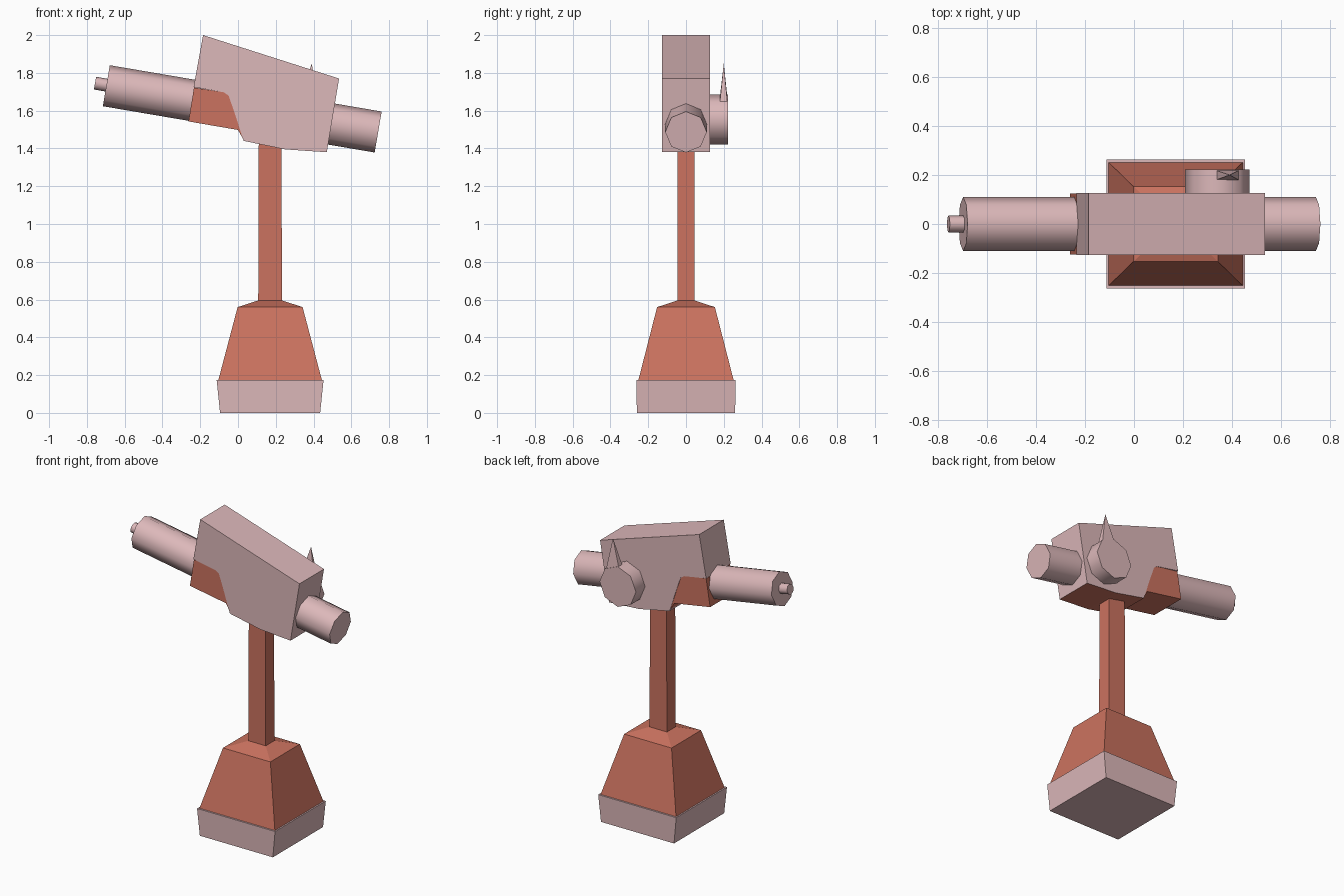
import bpy, bmesh, math
from mathutils import Vector

if "Cube" in bpy.data.objects:
    bpy.data.objects.remove(bpy.data.objects["Cube"])


def material(name, rgb):
    m = bpy.data.materials.new(name)
    m.diffuse_color = (*rgb, 1)
    m.use_nodes = True
    m.node_tree.nodes["Principled BSDF"].inputs["Base Color"].default_value = m.diffuse_color
    return m


PINK = material("pale pink", (0.72, 0.48, 0.49))
RED = material("brick red", (0.60, 0.17, 0.115))


def make(name, bm, *mats):
    bmesh.ops.recalc_face_normals(bm, faces=bm.faces)
    me = bpy.data.meshes.new(name)
    bm.to_mesh(me)
    bm.free()
    ob = bpy.data.objects.new(name, me)
    bpy.context.collection.objects.link(ob)
    for m in mats:
        me.materials.append(m)
    return ob


def prism(name, profile, y0, y1, *mats):
    """Extrude an x-z profile along y."""
    bm = bmesh.new()
    face = bm.faces.new([bm.verts.new((x, y0, z)) for x, z in profile])
    ext = bmesh.ops.extrude_face_region(bm, geom=[face])["geom"]
    bmesh.ops.translate(bm, vec=(0, y1 - y0, 0),
                        verts=[v for v in ext if isinstance(v, bmesh.types.BMVert)])
    return make(name, bm, *mats)


def stack(name, cx, levels, mat):
    """Rectangular sections (half x, half y, z) joined from bottom to top."""
    bm = bmesh.new()
    rings = [[bm.verts.new((cx + sx * hx, sy * hy, z))
              for sx, sy in ((-1, -1), (1, -1), (1, 1), (-1, 1))]
             for hx, hy, z in levels]
    bm.faces.new(rings[0])
    bm.faces.new(rings[-1])
    for a, b in zip(rings, rings[1:]):
        for i in range(4):
            j = (i + 1) % 4
            bm.faces.new((a[i], a[j], b[j], b[i]))
    return make(name, bm, mat)


def tube(name, p0, p1, r, mat, sides=8):
    """Closed cylinder between two points, with a vertex at the top."""
    p0, p1 = Vector(p0), Vector(p1)
    axis = (p1 - p0).normalized()
    up = Vector((0, 0, 1))
    up = (up - axis * up.dot(axis)).normalized()
    side = axis.cross(up)
    bm = bmesh.new()
    rings = []
    for p in (p0, p1):
        rings.append([bm.verts.new(p + r * (math.cos(t) * up + math.sin(t) * side))
                      for t in (2 * math.pi * i / sides for i in range(sides))])
        bm.faces.new(rings[-1])
    for i in range(sides):
        j = (i + 1) % sides
        bm.faces.new((rings[0][i], rings[0][j], rings[1][j], rings[1][i]))
    ob = make(name, bm, mat)
    bpy.ops.object.select_all(action='DESELECT')
    ob.select_set(True)
    bpy.context.view_layer.objects.active = ob
    bpy.ops.object.shade_smooth_by_angle(angle=math.radians(50))
    return ob


# Plinth, tapered foot and post
stack("plinth", 0.17, [(0.265, 0.26, 0), (0.283, 0.263, 0.175)], PINK)
stack("foot", 0.17, [(0.275, 0.253, 0.17), (0.172, 0.153, 0.56),
                     (0.064, 0.046, 0.595)], RED)
stack("post", 0.17, [(0.063, 0.045, 0.57), (0.06, 0.045, 1.46)], RED)

# Tilted telescope barrel and eyepiece
tube("barrel", (-0.697, 0, 1.732), (0.742, 0, 1.487), 0.11, PINK)
tube("eyepiece", (-0.757, 0, 1.746), (-0.68, 0, 1.732), 0.034, PINK)

# Housing with red underside
housing = prism("housing", [(-0.185, 2.0), (0.535, 1.77), (0.47, 1.38), (0.25, 1.395),
                            (0.03, 1.44), (-0.022, 1.60), (-0.05, 1.68),
                            (-0.075, 1.697), (-0.235, 1.725)],
                -0.127, 0.127, PINK, RED)
for p in housing.data.polygons:
    if p.normal.z < -0.9 and p.center.x > 0:
        p.material_index = 1

# Red cradle under the rear of the housing
prism("cradle", [(-0.233, 1.722), (-0.06, 1.695), (0.06, 1.50), (0.03, 1.445),
                 (0.0, 1.498), (-0.262, 1.543)], -0.124, 0.124, RED)

# Round knob on the back with a pointed lever
tube("side_knob", (0.34, 0.12, 1.553), (0.34, 0.222, 1.553), 0.132, PINK)
bm = bmesh.new()
base = [bm.verts.new(c) for c in ((0.33, 0.178, 1.66), (0.43, 0.178, 1.63),
                                  (0.43, 0.22, 1.63), (0.33, 0.22, 1.66))]
tip = bm.verts.new((0.39, 0.2, 1.85))
bm.faces.new(base)
for i in range(4):
    bm.faces.new((base[i], base[(i + 1) % 4], tip))
make("lever", bm, PINK)
